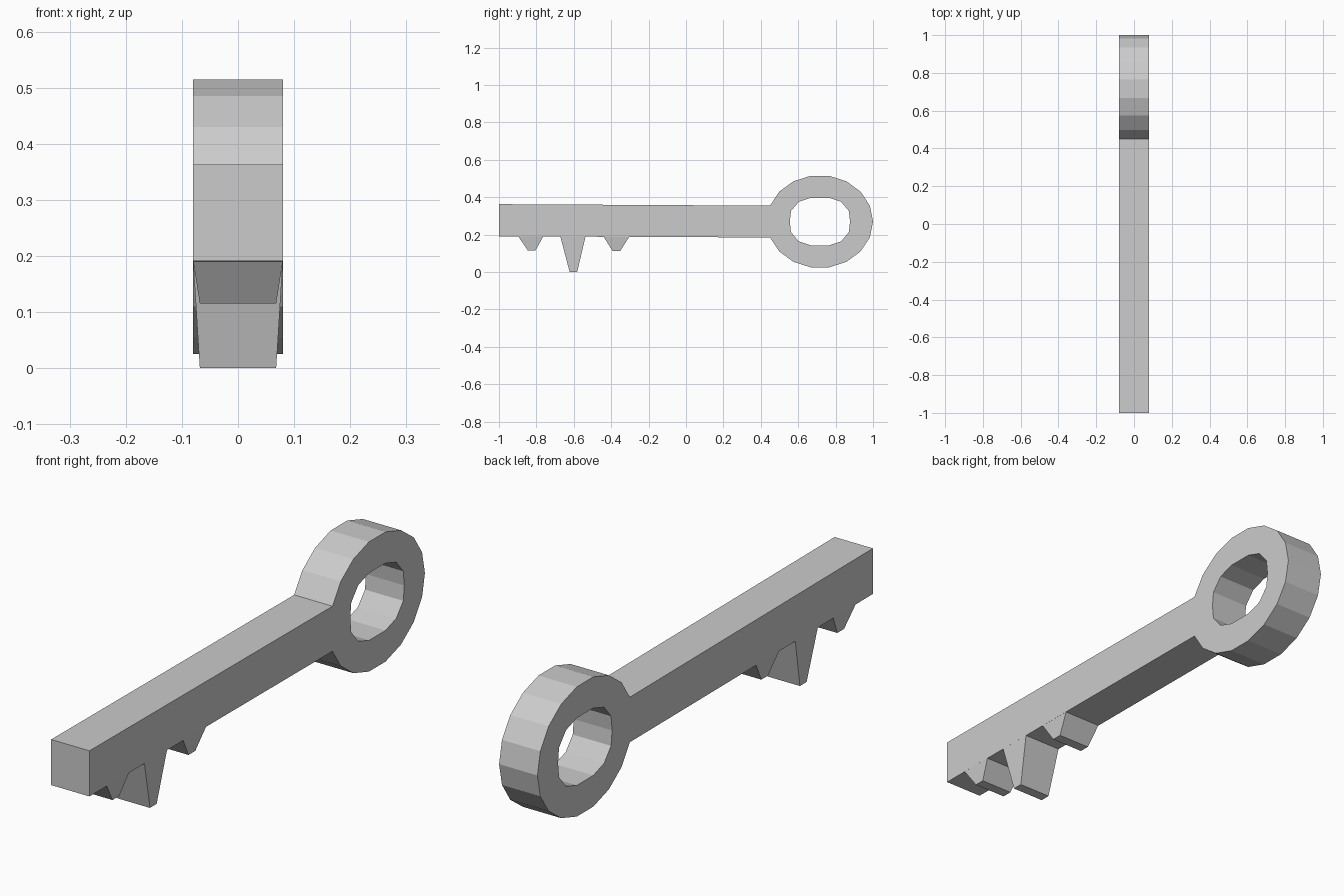
import bpy, bmesh
from math import cos, sin, radians, pi

if "Cube" in bpy.data.objects:
    bpy.data.objects.remove(bpy.data.objects["Cube"])

HALF = 0.08             # half thickness of the key
CY, CZ = 0.716, 0.27    # centre of the ring

# Outline in (y, z): shaft end, then round the 18-sided ring
outline = [(-1.0, 0.363), (-1.0, 0.191)]
for i in range(17):
    a = radians(200 + 20 * i)
    outline.append((CY + 0.284 * cos(a), CZ + 0.2485 * sin(a)))

# Hole outline: one quarter, mirrored to all four
q = [(0.155, 0.056), (0.113, 0.106), (0.049, 0.127)]
top = [(0.161, 0)] + q + [(-y, z) for y, z in reversed(q)]
hole = [(CY + y, CZ + z) for y, z in top + [(-y, -z) for y, z in top]]

# Shaft and ring: filled 2D curve extruded sideways
curve = bpy.data.curves.new("shaft_and_ring", 'CURVE')
curve.dimensions = '2D'
curve.fill_mode = 'BOTH'
curve.extrude = HALF
for pts in (outline, hole):
    s = curve.splines.new('POLY')
    s.points.add(len(pts) - 1)
    for p, (y, z) in zip(s.points, pts):
        p.co = (y, z, 0, 1)
    s.use_cyclic_u = True
    s.use_smooth = False
key = bpy.data.objects.new("shaft_and_ring", curve)
key.rotation_euler = (pi / 2, 0, pi / 2)
bpy.context.collection.objects.link(key)
bpy.context.view_layer.objects.active = key
key.select_set(True)
bpy.ops.object.convert(target='MESH')


# Teeth: tapered blocks hanging below the shaft
def tooth(name, y0, y1, b0, b1, bottom):
    bm = bmesh.new()
    rings = []
    for ya, yb, hx, z in ((y0, y1, HALF, 0.191), (b0, b1, 0.068, bottom)):
        rings.append([bm.verts.new((x, y, z)) for x, y in
                      ((-hx, ya), (hx, ya), (hx, yb), (-hx, yb))])
    up, low = rings
    bm.faces.new(up)
    bm.faces.new(low)
    for i in range(4):
        j = (i + 1) % 4
        bm.faces.new((up[i], up[j], low[j], low[i]))
    bmesh.ops.recalc_face_normals(bm, faces=bm.faces)
    me = bpy.data.meshes.new(name)
    bm.to_mesh(me)
    bm.free()
    bpy.context.collection.objects.link(bpy.data.objects.new(name, me))


tooth("front_tooth", -0.897, -0.763, -0.845, -0.805, 0.115)
tooth("middle_tooth", -0.672, -0.537, -0.622, -0.582, 0.0)
tooth("rear_tooth", -0.442, -0.302, -0.392, -0.352, 0.112)
